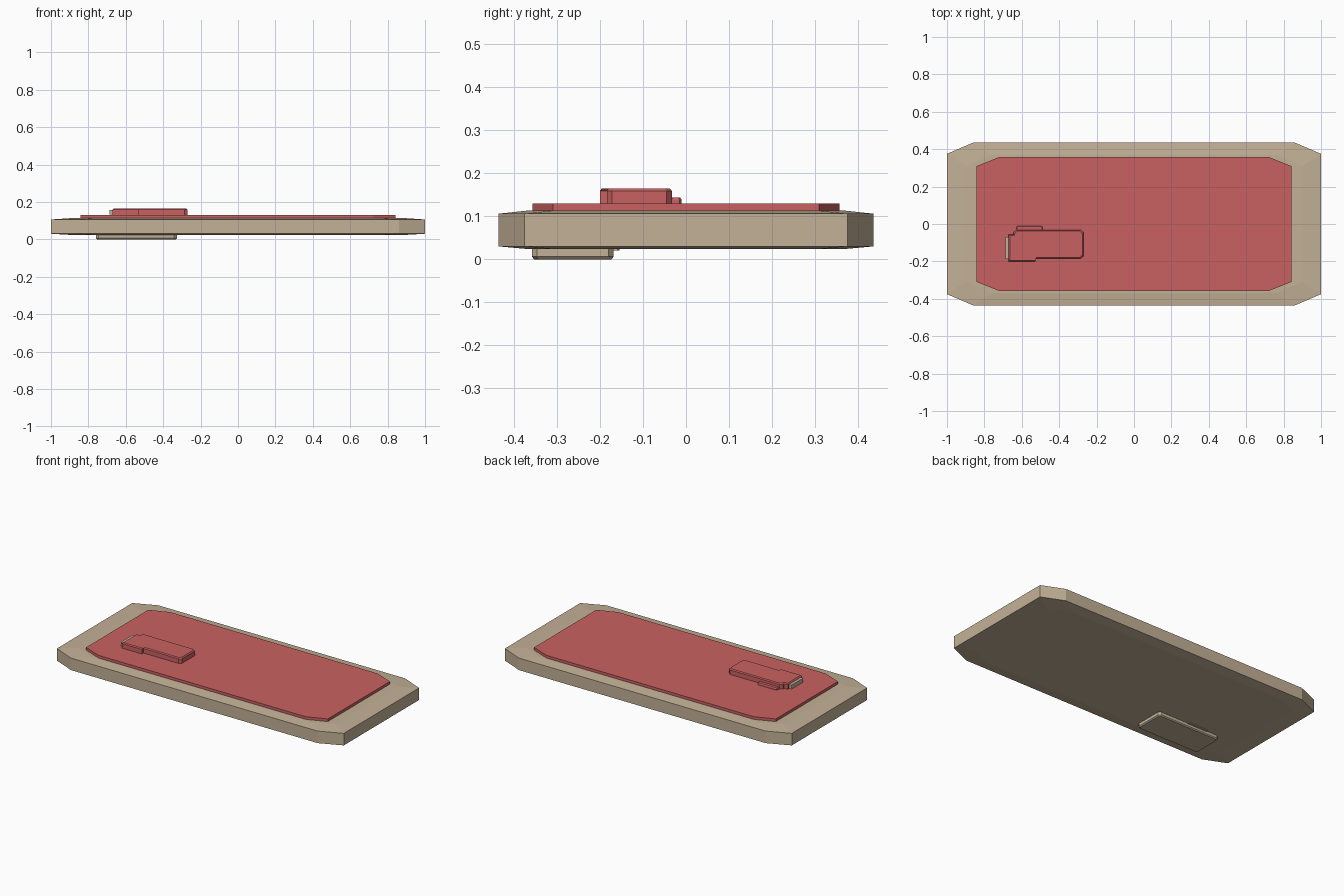
import bpy, bmesh

cube = bpy.data.objects.get("Cube")
if cube:
    bpy.data.objects.remove(cube, do_unlink=True)


def make_material(name, rgb):
    mat = bpy.data.materials.new(name)
    mat.use_nodes = True
    mat.diffuse_color = (*rgb, 1)
    mat.node_tree.nodes["Principled BSDF"].inputs["Base Color"].default_value = (*rgb, 1)
    return mat


tan = make_material("tan", (0.55, 0.44, 0.31))
red = make_material("red", (0.59, 0.12, 0.12))


def octagon(x, y, cut_x, cut_y, cx=0, cy=0):
    """Rectangle of half size x, y with cut corners, counterclockwise."""
    a, b = x - cut_x, y - cut_y
    pts = [(x, -b), (x, b), (a, y), (-a, y), (-x, b), (-x, -b), (-a, -y), (a, -y)]
    return [(cx + px, cy + py) for px, py in pts]


def loft(name, layers, mat):
    """Solid through stacked outlines, each given as (points, z) from the bottom up."""
    bm = bmesh.new()
    rings = [[bm.verts.new((x, y, z)) for x, y in pts] for pts, z in layers]
    n = len(rings[0])
    bm.faces.new(rings[0][::-1])
    bm.faces.new(rings[-1])
    for low, high in zip(rings, rings[1:]):
        for i in range(n):
            j = (i + 1) % n
            bm.faces.new((low[i], low[j], high[j], high[i]))
    bmesh.ops.recalc_face_normals(bm, faces=bm.faces)
    mesh = bpy.data.meshes.new(name)
    bm.to_mesh(mesh)
    bm.free()
    mesh.materials.append(mat)
    obj = bpy.data.objects.new(name, mesh)
    bpy.context.collection.objects.link(obj)
    return obj


# Slab with gently sloping rims above and below
outer = octagon(1, 0.435, 0.14, 0.06)
inner = octagon(0.9, 0.37, 0.14, 0.06)
loft("body_slab", [(inner, 0.024), (outer, 0.03), (outer, 0.106), (inner, 0.113)], tan)

# Raised panel
panel = octagon(0.843, 0.357, 0.12, 0.048)
loft("top_panel", [(panel, 0.108), (panel, 0.13)], red)

# Stepped latch block with a small bevel round the top
latch = [(-0.67, -0.2), (-0.53, -0.2), (-0.53, -0.184), (-0.285, -0.184),
         (-0.27, -0.172), (-0.27, -0.045), (-0.285, -0.033), (-0.63, -0.033),
         (-0.645, -0.045), (-0.645, -0.057), (-0.67, -0.057)]
mx, my = -0.47, -0.115
latch_top = [(x - 0.006 * (1 if x > mx else -1), y - 0.005 * (1 if y > my else -1))
             for x, y in latch]
loft("latch_block", [(latch, 0.125), (latch, 0.159), (latch_top, 0.165)], red)

# Small strip behind the latch
strip = octagon(0.069, 0.014, 0.006, 0.005, -0.559, -0.024)
strip_top = octagon(0.066, 0.011, 0.006, 0.005, -0.559, -0.024)
loft("latch_strip", [(strip, 0.125), (strip, 0.138), (strip_top, 0.143)], red)

# Tan end tab of the latch
tab = octagon(0.014, 0.059, 0.002, 0.003, -0.674, -0.128)
loft("latch_tab", [(tab, 0.132), (tab, 0.157)], tan)

# Foot under the slab
foot = octagon(0.217, 0.095, 0.015, 0.012, -0.543, -0.263)
foot_low = octagon(0.211, 0.09, 0.015, 0.012, -0.543, -0.263)
loft("under_foot", [(foot_low, 0), (foot, 0.006), (foot, 0.028)], tan)
foot_strip = octagon(0.07, 0.012, 0.006, 0.004, -0.6, -0.167)
loft("under_foot_strip", [(foot_strip, 0.02), (foot_strip, 0.028)], tan)
